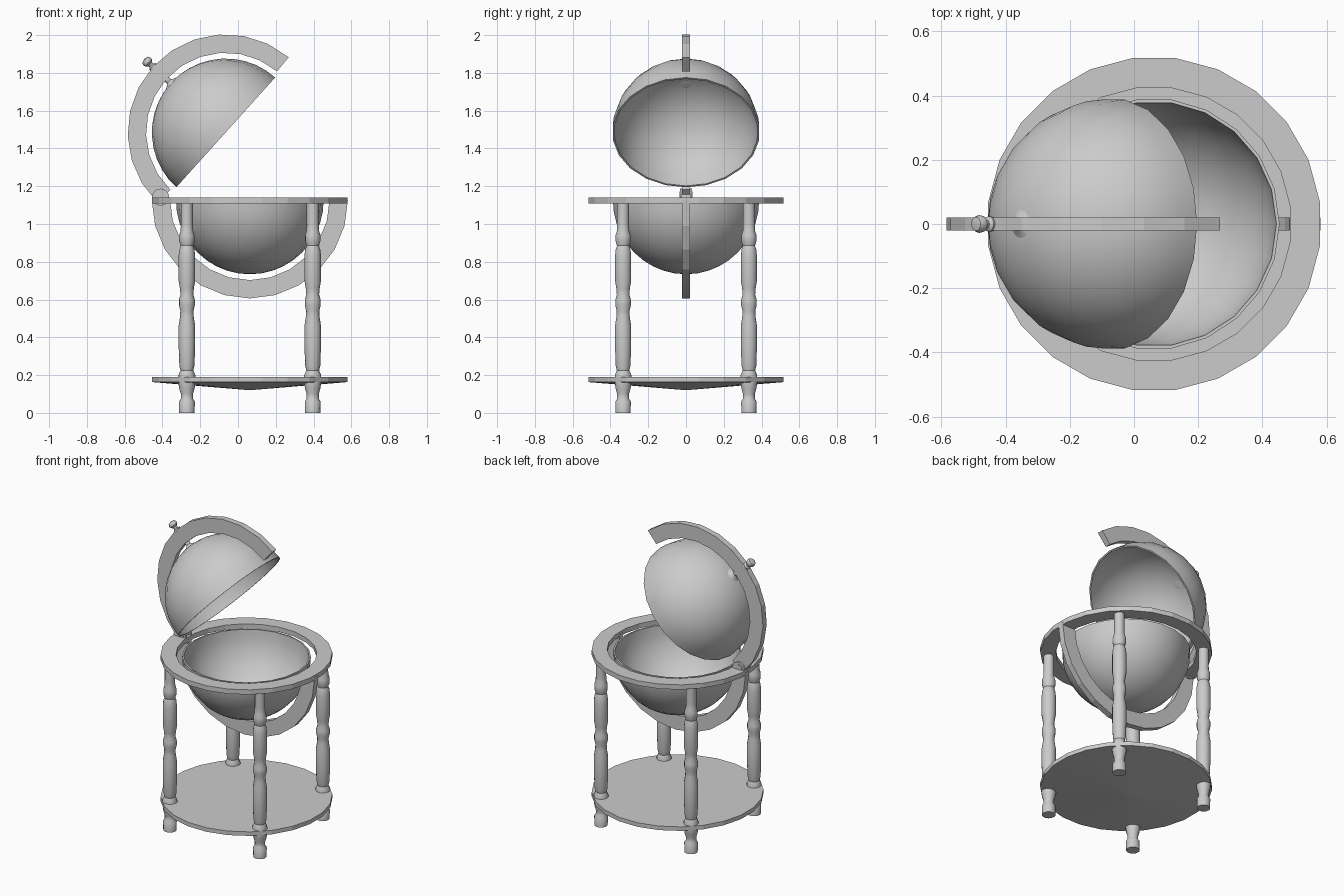
import bpy, bmesh, math
from mathutils import Matrix, Vector

if "Cube" in bpy.data.objects:
    bpy.data.objects.remove(bpy.data.objects["Cube"])

CX = 0.0625                                   # axis of the stand
LOW = Vector((CX, 0, 1.125))                  # centre of lower globe half
UP = Vector((-0.065, 0, 1.485))               # centre of opened upper half
TILT = Matrix.Translation(UP) @ Matrix.Rotation(math.radians(-48), 4, 'Y')


def finish(name, bm, smooth):
    bmesh.ops.remove_doubles(bm, verts=bm.verts, dist=1e-5)
    bmesh.ops.recalc_face_normals(bm, faces=bm.faces)
    me = bpy.data.meshes.new(name)
    bm.to_mesh(me)
    bm.free()
    ob = bpy.data.objects.new(name, me)
    bpy.context.collection.objects.link(ob)
    if smooth:
        bpy.ops.object.select_all(action='DESELECT')
        ob.select_set(True)
        bpy.context.view_layer.objects.active = ob
        bpy.ops.object.shade_smooth_by_angle(angle=math.radians(35))
    return ob


def lathe(name, profile, matrix, n=16, closed=False, phase=0.0, smooth=True):
    """Turn a (radius, height) profile around local z."""
    bm = bmesh.new()
    rows = [[bm.verts.new(matrix @ Vector((r * math.cos(2 * math.pi * (i + phase) / n),
                                           r * math.sin(2 * math.pi * (i + phase) / n), z)))
             for i in range(n)] for r, z in profile]
    pairs = list(zip(rows, rows[1:])) + ([(rows[-1], rows[0])] if closed else [])
    for a, b in pairs:
        for i in range(n):
            j = (i + 1) % n
            bm.faces.new((a[i], a[j], b[j], b[i]))
    return finish(name, bm, smooth)


def arc_band(name, centre, a0, a1, n, r_in=0.422, r_out=0.519, half=0.02):
    """Flat curved bar in the xz plane."""
    bm = bmesh.new()
    rows = []
    for i in range(n + 1):
        a = math.radians(a0 + (a1 - a0) * i / n)
        d = Vector((math.cos(a), 0, math.sin(a)))
        rows.append([bm.verts.new(centre + d * r + Vector((0, y, 0)))
                     for r, y in ((r_in, -half), (r_out, -half), (r_out, half), (r_in, half))])
    for a, b in zip(rows, rows[1:]):
        for i in range(4):
            j = (i + 1) % 4
            bm.faces.new((a[i], a[j], b[j], b[i]))
    bm.faces.new(rows[0])
    bm.faces.new(rows[-1])
    return finish(name, bm, False)


def shell(sign, outer=0.391, inner=0.381, n=10):
    """Hollow hemisphere profile, rim at height 0."""
    angs = [math.pi / 2 * i / n for i in range(n + 1)]
    out = [(outer * math.cos(a), sign * outer * math.sin(a)) for a in angs]
    inn = [(inner * math.cos(a), sign * inner * math.sin(a)) for a in angs]
    return out[::-1] + inn


# globe halves
lathe("lower_globe_bowl", shell(-1), Matrix.Translation(LOW), 22)
lathe("upper_globe_lid", shell(1), TILT, 22)

# horizon ring and shelf with a shallow conical underside
AXIS = Matrix.Translation((CX, 0, 0))
lathe("horizon_ring", [(0.427, 1.108), (0.521, 1.108), (0.521, 1.14), (0.427, 1.14)],
      AXIS, 24, closed=True, phase=0.5, smooth=False)
lathe("lower_shelf", [(0, 0.12), (0.521, 0.163), (0.521, 0.19), (0, 0.19)],
      AXIS, 24, phase=0.5, smooth=False)

# meridian bars
arc_band("lower_meridian", LOW, 180, 360, 12)
arc_band("upper_meridian", UP, 50, 226, 12)

# turned legs
leg = [(0, 0), (.041, 0), (.042, .06), (.032, .075), (.032, .10), (.041, .13),
       (.045, .16), (.045, .20), (.034, .225), (.040, .25), (.044, .36), (.044, .46),
       (.036, .51), (.035, .54), (.042, .57), (.042, .60), (.034, .625), (.037, .66),
       (.044, .70), (.044, .83), (.040, .865), (.033, .885), (.041, .91), (.041, .94),
       (.033, .965), (.032, 1.0), (.032, 1.11), (0, 1.11)]
for k in range(4):
    a = math.radians(45 + 90 * k)
    lathe(f"leg_{k + 1}", leg,
          Matrix.Translation((CX + 0.471 * math.cos(a), 0.471 * math.sin(a), 0)), 14)

# pole pin, with flared foot on the lid and a knob outside the meridian
lathe("pole_pin", [(0, .375), (.055, .383), (.022, .397), (.016, .405), (.016, .43), (0, .43)],
      TILT, 12)
lathe("pole_knob", [(0, .51), (.024, .51), (.024, .522), (.013, .53), (.015, .54), (.026, .55),
                    (.028, .562), (.022, .575), (0, .581)], TILT, 12)

# hinge between ring and upper meridian: two cheeks and an axle
for name, y, h, r in (("hinge_front", -0.026, 0.012, 0.045),
                      ("hinge_back", 0.026, 0.012, 0.045),
                      ("hinge_axle", 0, 0.035, 0.03)):
    lathe(name, [(0, -h / 2), (r, -h / 2), (r, h / 2), (0, h / 2)] if name != "hinge_axle"
          else [(0, -h), (r, -h), (r, h), (0, h)],
          Matrix.Translation((-0.41, y, 1.142)) @ Matrix.Rotation(math.pi / 2, 4, 'X'), 16)
